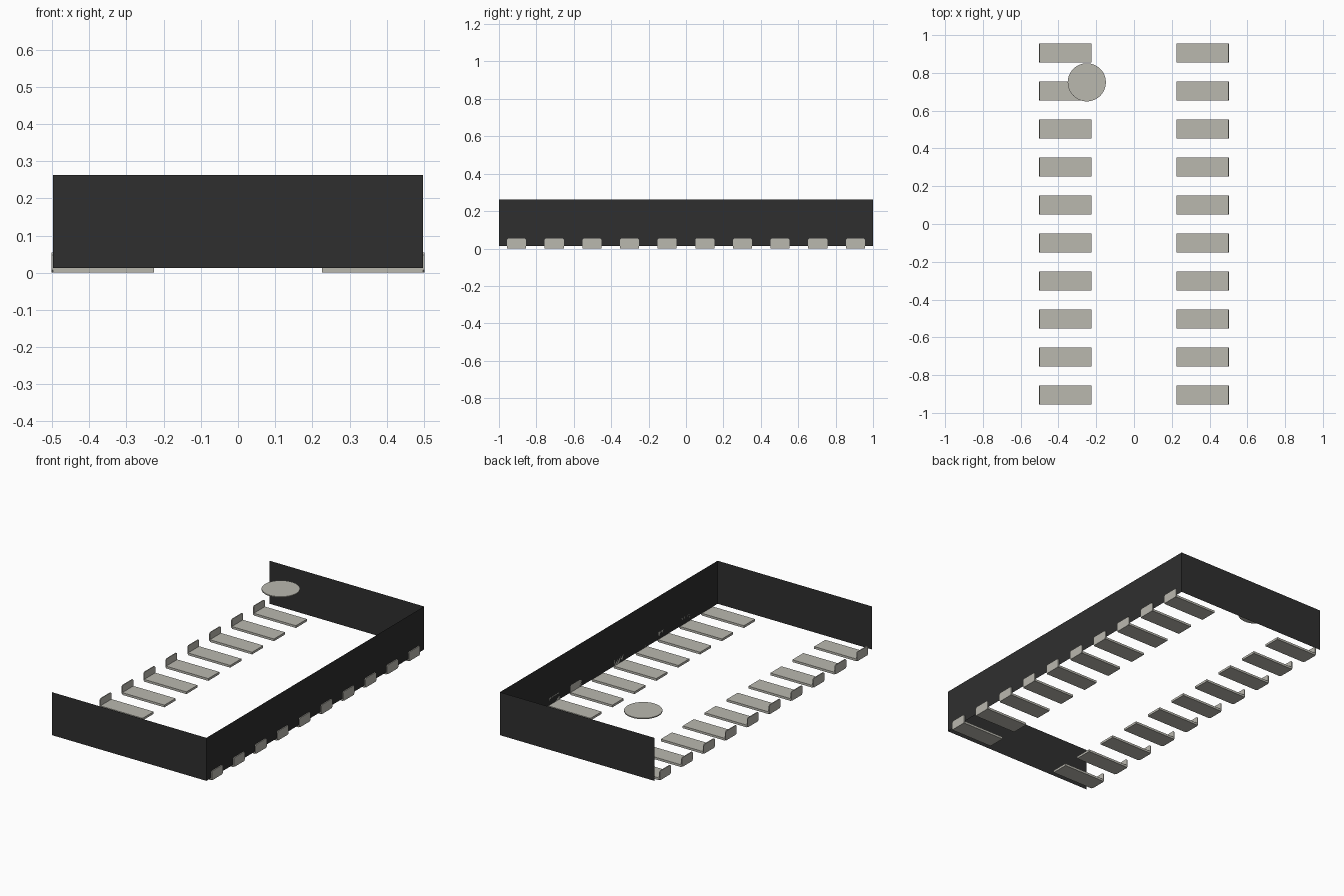
import bpy
import bmesh

cube = bpy.data.objects.get("Cube")
if cube:
    bpy.data.objects.remove(cube, do_unlink=True)


def make_material(name, rgb):
    mat = bpy.data.materials.new(name)
    mat.use_nodes = True
    mat.diffuse_color = (*rgb, 1)
    mat.node_tree.nodes["Principled BSDF"].inputs["Base Color"].default_value = (*rgb, 1)
    return mat


def finish(bm, name, mat):
    mesh = bpy.data.meshes.new(name)
    bm.to_mesh(mesh)
    bm.free()
    mesh.materials.append(mat)
    obj = bpy.data.objects.new(name, mesh)
    bpy.context.collection.objects.link(obj)
    return obj


def prism(bm, outline, offset):
    """Extrude a flat outline along an offset into a closed solid."""
    face = bm.faces.new([bm.verts.new(p) for p in outline])
    cap = bmesh.ops.extrude_face_region(bm, geom=[face], use_keep_orig=True)
    moved = [v for v in cap["geom"] if isinstance(v, bmesh.types.BMVert)]
    bmesh.ops.translate(bm, verts=moved, vec=offset)
    bmesh.ops.recalc_face_normals(bm, faces=bm.faces)


metal = make_material("pale metal", (0.49, 0.48, 0.43))
black = make_material("black plastic", (0.028, 0.028, 0.028))

HALF_W, BOTTOM, TOP = 0.497, 0.013, 0.263
TIP, INNER, HALF_PAD = 0.502, 0.226, 0.051
PAD_COUNT, PITCH = 10, 0.2013

# Housing: thin open sheet along the front, left side and back
bm = bmesh.new()
corners = [(-HALF_W, -1), (HALF_W, -1), (HALF_W, 1), (-HALF_W, 1)]
low = [bm.verts.new((x, y, BOTTOM)) for x, y in corners]
high = [bm.verts.new((x, y, TOP)) for x, y in corners]
for i in range(3):
    bm.faces.new((low[i], low[i + 1], high[i + 1], high[i]))
finish(bm, "housing_walls", black)

# Contact pads: a flat foot with an upright tab on the outer end
for side, label in ((1, "left"), (-1, "right")):
    for i in range(PAD_COUNT):
        y = (i - (PAD_COUNT - 1) / 2) * PITCH
        bm = bmesh.new()
        foot = [(side * INNER, y - HALF_PAD, 0), (side * HALF_W, y - HALF_PAD, 0),
                (side * HALF_W, y + HALF_PAD, 0), (side * INNER, y + HALF_PAD, 0)]
        prism(bm, foot, (0, 0, BOTTOM))
        # Tab with clipped corners
        c, h = 0.007, 0.054
        right_half = [(HALF_PAD - c, 0), (HALF_PAD, c), (HALF_PAD, h - c), (HALF_PAD - c, h)]
        left_half = [(-a, z) for a, z in reversed(right_half)]
        tab = [(side * HALF_W, y + a, z) for a, z in right_half + left_half]
        prism(bm, tab, (side * (TIP - HALF_W), 0, 0))
        finish(bm, f"{label}_contact_{i + 1}", metal)

# Round index mark level with the top of the housing
bpy.ops.mesh.primitive_cylinder_add(vertices=48, radius=0.101, depth=0.006,
                                    location=(-0.25, 0.75, TOP - 0.003))
mark = bpy.context.object
mark.name = "index_mark"
mark.data.materials.append(metal)
bpy.ops.object.shade_smooth_by_angle()
